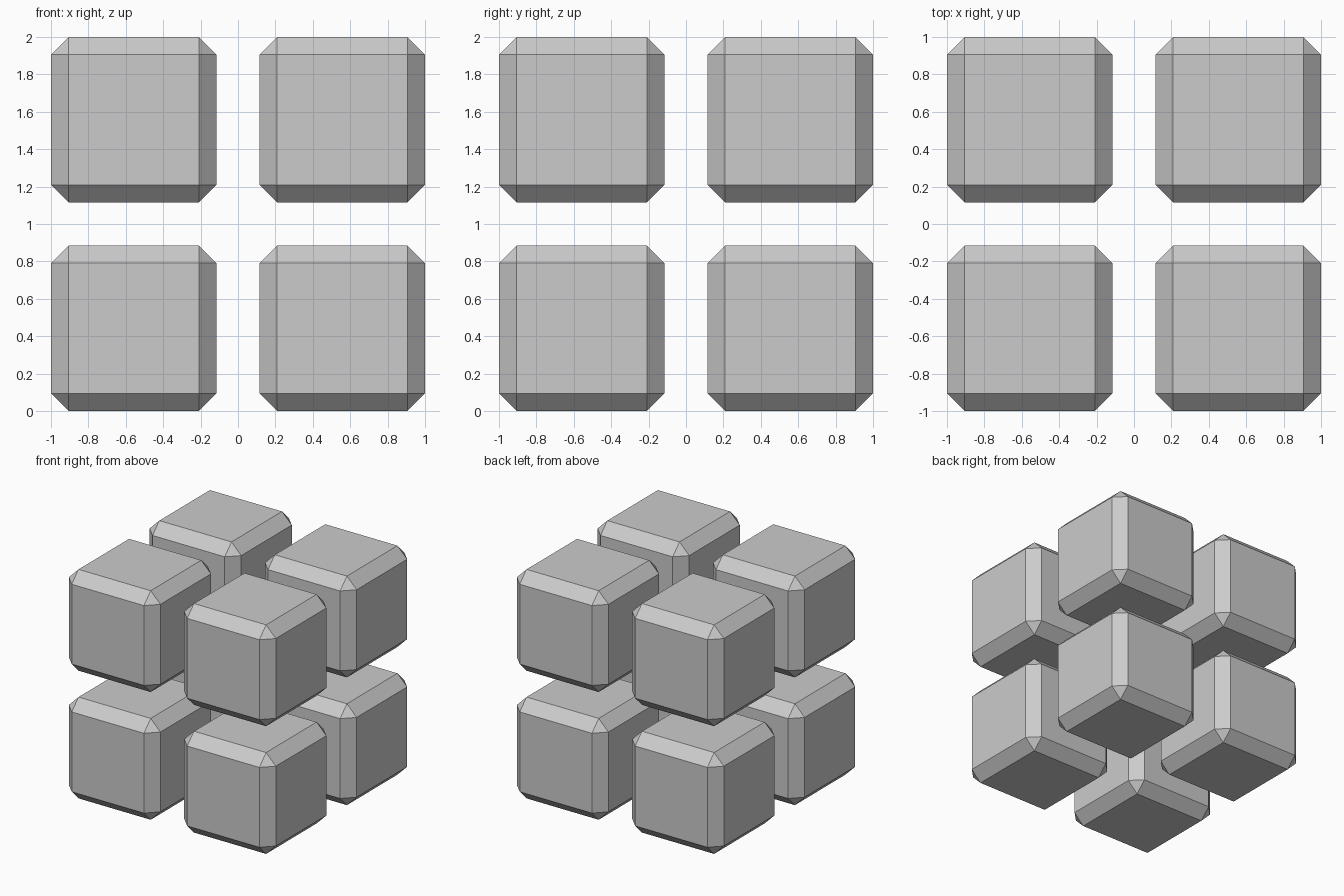
import bpy
from itertools import product

if "Cube" in bpy.data.objects:
    bpy.data.objects.remove(bpy.data.objects["Cube"])

SIZE = 0.885      # edge length of each block
BEVEL = 0.094     # flat chamfer on every edge
OFFSET = 1 - SIZE / 2


def chamfered_block(name, location):
    bpy.ops.mesh.primitive_cube_add(size=SIZE, location=location)
    block = bpy.context.object
    block.name = name
    bevel = block.modifiers.new("chamfer", "BEVEL")
    bevel.width = BEVEL
    bevel.segments = 1
    bevel.limit_method = "NONE"


# Two by two by two grid of separate blocks
for (zn, z), (yn, y), (xn, x) in product(
        (("lower", -1), ("upper", 1)),
        (("front", -1), ("back", 1)),
        (("left", -1), ("right", 1))):
    chamfered_block(f"{zn}_{yn}_{xn}_block",
                    (x * OFFSET, y * OFFSET, 1 + z * OFFSET))
